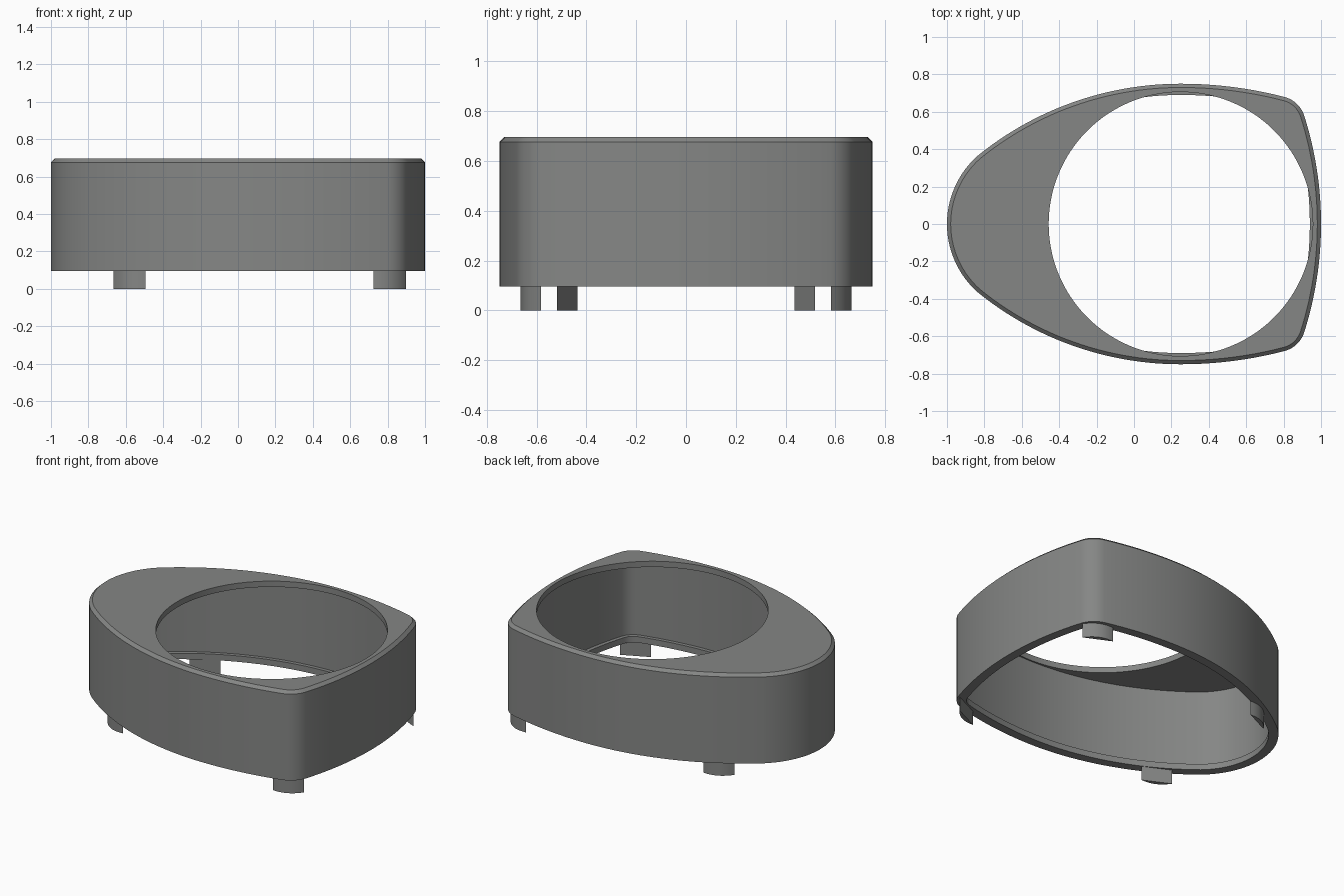
import bpy, bmesh
from math import radians, cos, sin, hypot

if "Cube" in bpy.data.objects:
    bpy.data.objects.remove(bpy.data.objects["Cube"])

GREY = bpy.data.materials.new("dark_grey")
GREY.diffuse_color = (0.235, 0.24, 0.235, 1)
GREY.use_nodes = True
GREY.node_tree.nodes["Principled BSDF"].inputs["Base Color"].default_value = GREY.diffuse_color


def make_object(name, bm):
    bmesh.ops.recalc_face_normals(bm, faces=bm.faces)
    mesh = bpy.data.meshes.new(name)
    bm.to_mesh(mesh)
    bm.free()
    mesh.materials.append(GREY)
    obj = bpy.data.objects.new(name, mesh)
    bpy.context.collection.objects.link(obj)
    bpy.ops.object.select_all(action='DESELECT')
    obj.select_set(True)
    bpy.context.view_layer.objects.active = obj
    bpy.ops.object.shade_smooth_by_angle(angle=radians(25))
    return obj


# Half outline as tangent arcs: (centre x, centre y, radius, start, end, steps)
ARCS = [
    (-0.91, 0.0, 1.91, 0, 17.7, 14),          # blunt end
    (0.767, 0.534, 0.15, 17.7, 75.45, 10),    # rounded corner
    (0.25, -1.458, 2.208, 75.45, 90, 10),     # side, towards blunt end
    (0.25, -0.974, 1.724, 90, 129, 26),       # side, towards nose
    (-0.512, 0.0, 0.488, 130, 180, 18),       # nose
]


def outline(inset):
    half = [(1 - inset, 0.0)]
    for cx, cy, r, a0, a1, n in ARCS:
        for i in range(1, n + 1):
            a = radians(a0 + (a1 - a0) * i / n)
            half.append((cx + (r - inset) * cos(a), cy + (r - inset) * sin(a)))
    return half + [(x, -y) for x, y in reversed(half[1:-1])]


def hole(cx=0.25, radius=0.706):
    pts = []
    for x, y in outline(0):
        d = hypot(x - cx, y)
        pts.append((cx + (x - cx) * radius / d, y * radius / d))
    return pts


# Housing: outer wall, chamfer, top plate with round hole, inner wall, bottom lip
loops = [
    (outline(0.0), 0.096), (outline(0.0), 0.677), (outline(0.02), 0.696),
    (hole(), 0.696), (hole(), 0.657),
    (outline(0.035), 0.657), (outline(0.035), 0.136),
    (outline(0.06), 0.136), (outline(0.06), 0.096),
]
bm = bmesh.new()
rings = [[bm.verts.new((x, y, z)) for x, y in pts] for pts, z in loops]
count = len(rings[0])
for k, ring in enumerate(rings):
    nxt = rings[(k + 1) % len(rings)]
    for i in range(count):
        j = (i + 1) % count
        bm.faces.new((ring[i], ring[j], nxt[j], nxt[i]))
make_object("housing", bm)


# Feet: shallow rounded segments bulging outwards
def foot(name, start, end, side, bulge=0.028, steps=12):
    dx, dy = end[0] - start[0], end[1] - start[1]
    length = hypot(dx, dy)
    nx, ny = -dy / length, dx / length
    bm = bmesh.new()
    verts = []
    for i in range(steps + 1):
        t = i / steps
        b = bulge * 4 * t * (1 - t)
        verts.append(bm.verts.new((start[0] + dx * t + nx * b,
                                   side * (start[1] + dy * t + ny * b), 0)))
    face = bm.faces.new(verts)
    top = bmesh.ops.extrude_face_region(bm, geom=[face])["geom"]
    bmesh.ops.translate(bm, vec=(0, 0, 0.1),
                        verts=[v for v in top if isinstance(v, bmesh.types.BMVert)])
    make_object(name, bm)


for side, label in ((1, "back"), (-1, "front")):
    foot(label + "_left_foot", (-0.666, 0.435), (-0.494, 0.518), side)
    foot(label + "_right_foot", (0.724, 0.664), (0.898, 0.582), side)
